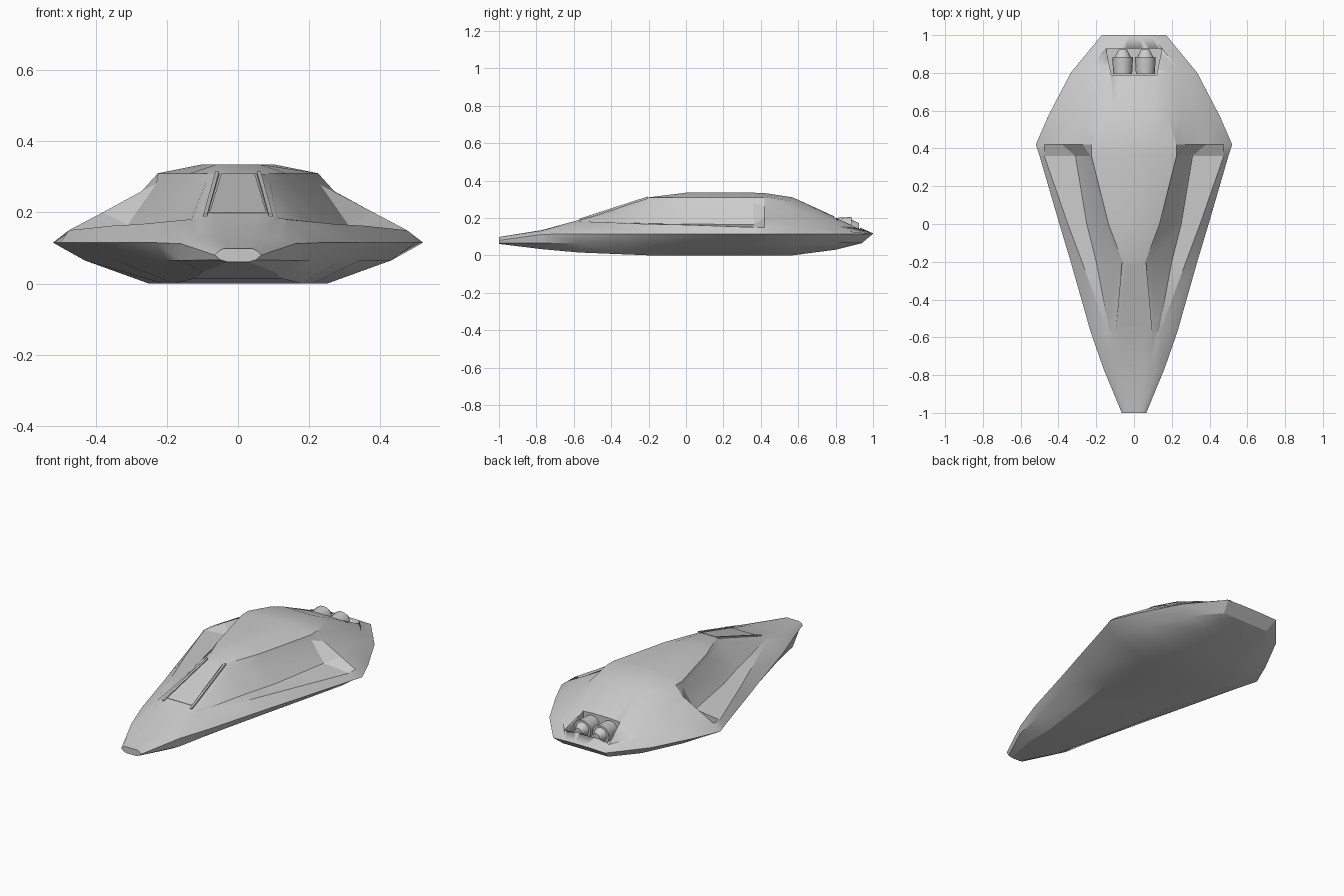
import bpy, bmesh, math
from mathutils import Matrix

if "Cube" in bpy.data.objects:
    bpy.data.objects.remove(bpy.data.objects["Cube"])


def add_mesh(name, bm, smooth=30):
    bmesh.ops.recalc_face_normals(bm, faces=bm.faces)
    me = bpy.data.meshes.new(name)
    bm.to_mesh(me)
    bm.free()
    ob = bpy.data.objects.new(name, me)
    bpy.context.collection.objects.link(ob)
    bpy.ops.object.select_all(action='DESELECT')
    ob.select_set(True)
    bpy.context.view_layer.objects.active = ob
    bpy.ops.object.shade_smooth_by_angle(angle=math.radians(smooth))
    return ob


def loft(name, rings, smooth=30):
    """Skin a list of closed rings and cap both ends."""
    bm = bmesh.new()
    vs = [[bm.verts.new(p) for p in r] for r in rings]
    n = len(vs[0])
    for a, b in zip(vs, vs[1:]):
        for i in range(n):
            j = (i + 1) % n
            bm.faces.new((a[i], a[j], b[j], b[i]))
    bm.faces.new(vs[0][::-1])
    bm.faces.new(vs[-1])
    return add_mesh(name, bm, smooth)


# Upper half-sections: y, then (x, z) from roof outwards to the rim
upper = [
    (-1.00, (.02, .098), (.03, .098), (.04, .098), (.05, .094), (.058, .088), (.065, .08)),
    (-.77, (.04, .135), (.06, .134), (.08, .133), (.12, .126), (.14, .12), (.16, .112)),
    (-.57, (.06, .190), (.09, .190), (.11, .186), (.13, .182), (.14, .18), (.23, .115)),
    (-.20, (.04, .310), (.06, .308), (.09, .285), (.20, .170), (.275, .167), (.335, .115)),
    (.00, (.06, .335), (.135, .31), (.145, .285), (.25, .167), (.35, .163), (.395, .115)),
    (.36, (.10, .335), (.225, .31), (.23, .28), (.31, .165), (.475, .15), (.50, .115)),
    (.42, (.09, .333), (.225, .31), (.27, .26), (.38, .20), (.475, .15), (.52, .115)),
    (.57, (.10, .310), (.18, .29), (.25, .25), (.33, .205), (.40, .16), (.455, .115)),
    (.80, (.06, .205), (.13, .20), (.20, .185), (.25, .16), (.30, .135), (.335, .115)),
    (1.0, (.03, .118), (.06, .118), (.09, .117), (.12, .116), (.15, .115), (.17, .115)),
]
# Lower half-sections: y, then chine and keel (x, z)
lower = [
    (-1.0, (.05, .067), (.03, .061)), (-.77, (.16, .065), (.10, .033)),
    (-.57, (.20, .065), (.12, .015)), (-.20, (.29, .065), (.18, 0)),
    (.00, (.34, .065), (.21, 0)), (.36, (.43, .065), (.25, 0)),
    (.42, (.43, .065), (.25, 0)), (.57, (.38, .065), (.22, 0)),
    (.80, (.27, .065), (.15, .03)), (.94, (.15, .065), (.10, .065)),
]
rings = []
for (yu, *up), (yl, *lo) in zip(upper, lower):
    half = [(x, yu, z) for x, z in up] + [(x, yl, z) for x, z in lo]
    rings.append(half + [(-x, y, z) for x, y, z in reversed(half)])
hull = loft("hull", rings, 25)

# Engine bay cut into the rear deck
bay = [(.12, .79), (.148, .93), (-.148, .93), (-.12, .79)]
cutter = loft("engine_bay_cutter", [[(x, y, z) for x, y in bay] for z in (.115, .3)])
cutter.hide_render = True
cutter.hide_set(True)
mod = hull.modifiers.new("engine_bay", 'BOOLEAN')
mod.operation = 'DIFFERENCE'
mod.solver = 'EXACT'
mod.object = cutter

# Twin nozzles: round barrels with tapered tips, lying along y
for side, s in (("left", -1), ("right", 1)):
    prof = [(.795, .05), (.885, .055), (.885, .042), (.925, .022)]
    loft("nozzle_" + side, [
        [(s * .06 + r * math.cos(t * math.tau / 16), y, .15 + r * math.sin(t * math.tau / 16))
         for t in range(16)] for y, r in prof])


# Thin strips lying on the windscreen slope
def slope_z(y):
    return .19 + (y + .57) * (.12 / .37)


def slope_plate(name, corners, lift):
    loft(name, [[(x, y, slope_z(y) + h) for x, y in corners] for h in (-.012, lift)])


slope_plate("windscreen", [(-.08, -.545), (.08, -.545), (.047, -.21), (-.047, -.21)], .002)
for side, s in (("left", -1), ("right", 1)):
    slope_plate("windscreen_rail_" + side,
                [(s * .086, -.57), (s * .097, -.57), (s * .064, -.205), (s * .053, -.205)], .006)
